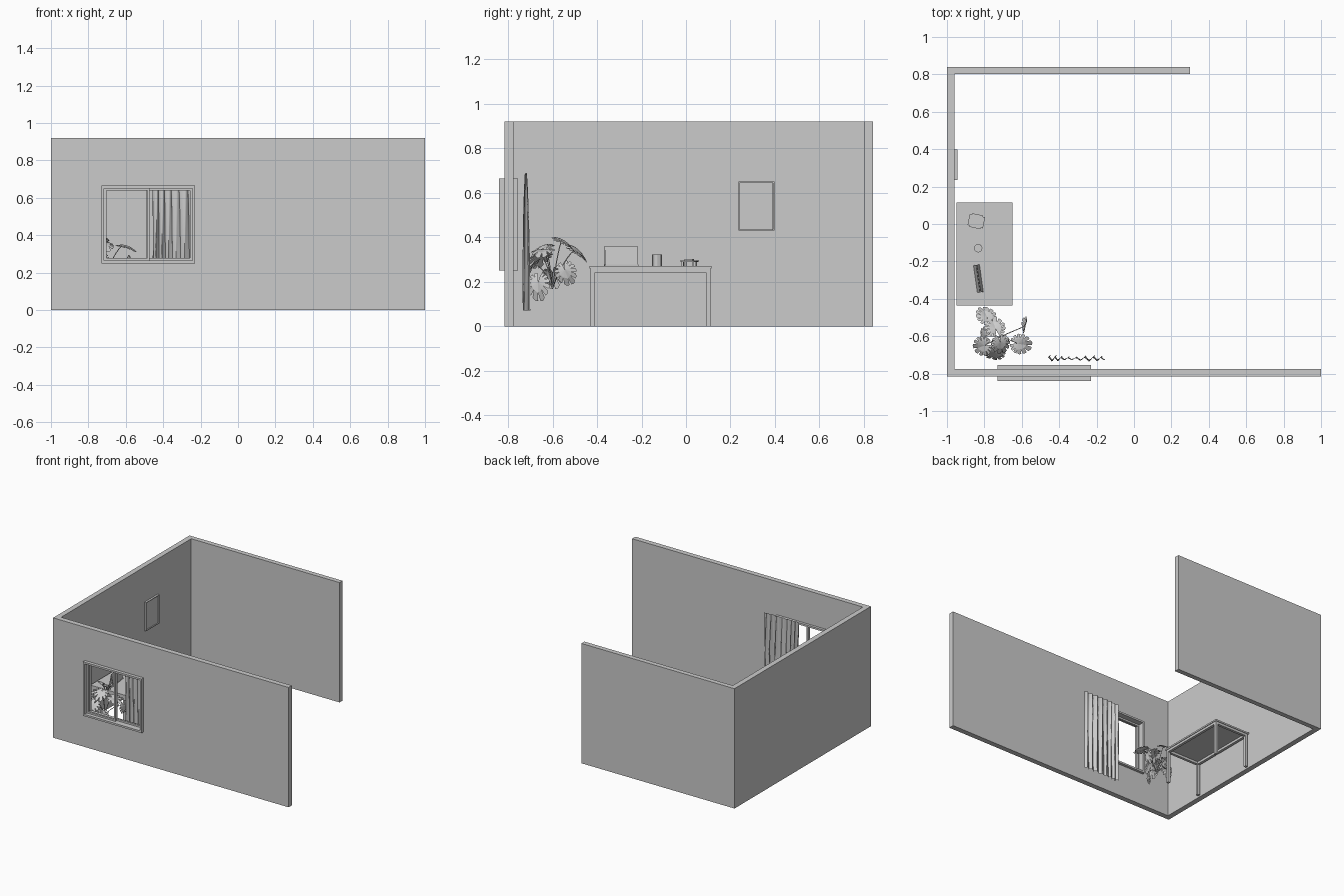
import bpy, bmesh, math
from math import sin, cos, pi
from mathutils import Vector, Matrix

if "Cube" in bpy.data.objects:
    bpy.data.objects.remove(bpy.data.objects["Cube"])


def make(name, verts, faces, smooth=False):
    me = bpy.data.meshes.new(name)
    me.from_pydata(verts, [], faces)
    bm = bmesh.new()
    bm.from_mesh(me)
    bmesh.ops.recalc_face_normals(bm, faces=bm.faces)
    bm.to_mesh(me)
    bm.free()
    if smooth:
        me.shade_smooth()
    ob = bpy.data.objects.new(name, me)
    bpy.context.collection.objects.link(ob)
    return ob


def boxes(name, *bounds):
    """One object from boxes given as (x0, x1, y0, y1, z0, z1)."""
    v, f = [], []
    for x0, x1, y0, y1, z0, z1 in bounds:
        o = len(v)
        v += [(x, y, z) for x in (x0, x1) for y in (y0, y1) for z in (z0, z1)]
        f += [[o + i for i in q] for q in ((0, 1, 3, 2), (4, 6, 7, 5), (0, 4, 5, 1),
                                           (2, 3, 7, 6), (0, 2, 6, 4), (1, 5, 7, 3))]
    return make(name, v, f)


def frame_xz(name, x0, x1, z0, z1, y0, y1, w):
    return boxes(name, (x0, x0 + w, y0, y1, z0, z1), (x1 - w, x1, y0, y1, z0, z1),
                 (x0 + w, x1 - w, y0, y1, z0, z0 + w), (x0 + w, x1 - w, y0, y1, z1 - w, z1))


def extrude(name, pts, h):
    n = len(pts)
    v = [(x, y, z) for z in (0, h) for x, y in pts]
    f = [list(range(n)), list(range(n, 2 * n))]
    f += [[i, (i + 1) % n, (i + 1) % n + n, i + n] for i in range(n)]
    return make(name, v, f)


def place(ob, loc, angle):
    ob.matrix_world = Matrix.Translation(loc) @ Matrix.Rotation(math.radians(angle), 4, 'Z')


# walls: U-shaped plan with a window opening
walls = extrude("walls", [(-1, -.815), (1, -.815), (1, -.775), (-.96, -.775),
                          (-.96, .803), (.3, .803), (.3, .84), (-1, .84)], .92)
cutter = boxes("window_cutter", (-.718, -.242, -.9, -.7, .262, .653))
cutter.hide_render = True
mod = walls.modifiers.new("opening", 'BOOLEAN')
mod.object, mod.solver = cutter, 'EXACT'
bpy.context.view_layer.objects.active = walls
bpy.ops.object.modifier_apply(modifier=mod.name)
bpy.data.objects.remove(cutter)

# sliding window
frame_xz("window_frame", -.73, -.23, .25, .665, -.84, -.755, .014)
frame_xz("left_sash", -.716, -.472, .264, .651, -.812, -.797, .013)
frame_xz("right_sash", -.49, -.244, .264, .651, -.795, -.780, .013)

# curtain: pleats flatten and gather towards the top
N = 112
rows = [.07, .2, .33, .45, .55, .63, .69]
cv = []
for z in rows:
    k = (z - .07) / .62
    for i in range(N + 1):
        u = i / N
        amp = (.017 - .012 * k ** 3) * (.75 + .25 * sin(9 * u + 1))
        a = 2 * pi * (8 * u + .35 * sin(5 * u))
        x = -.46 + .30 * u + .006 * sin(2 * a) * (1 - k) + .005 * sin(a + 3 * k)
        top = .006 * abs(sin(a / 2)) if z == rows[-1] else 0
        cv.append((x, -.72 + .003 * (1 - k) + amp * sin(a + .5 * k), z - top))
W = N + 1
make("curtain", cv, [(r * W + i, r * W + i + 1, r * W + W + i + 1, r * W + W + i)
                     for r in range(len(rows) - 1) for i in range(N)], True)

# desk
X0, X1, Y0, Y1, L = -.95, -.65, -.435, .115, .02
boxes("desk_top", (X0, X1, Y0, Y1, .26, .272))
a0, a1, b0, b1 = X0 + .005, X1 - .005, Y0 + .005, Y1 - .005
boxes("desk_legs", *[(x, x + L, y, y + L, 0, .26) for x in (a0, a1 - L) for y in (b0, b1 - L)])
boxes("desk_rails", *[(x, x + L, b0 + L, b1 - L, .242, .26) for x in (a0, a1 - L)],
      *[(a0 + L, a1 - L, y, y + L, .242, .26) for y in (b0, b1 - L)])

# desk calendar: a tent of leaning cards on a base
cal = []
for s in (-1, 1):
    for j in range(2):
        cal.append([(s * (.017 - .004 * j), .272), (s * (.002 - .001 * j), .36 - .002 * j),
                    (s * (.0005), .358 - .002 * j), (s * (.015 - .004 * j), .272)])
v, f = [], []
for prof in cal:
    o = len(v)
    v += [(x, y, z) for y in (-.074, .074) for x, z in prof]
    f += [[o, o + 1, o + 2, o + 3], [o + 4, o + 5, o + 6, o + 7]]
    f += [[o + i, o + (i + 1) % 4, o + (i + 1) % 4 + 4, o + i + 4] for i in range(4)]
place(make("calendar_cards", v, f), (-.832, -.292, 0), 8)
place(boxes("calendar_base", (-.018, .018, -.076, .076, .272, .277)), (-.832, -.292, 0), 8)

# ribbed cup
cup = extrude("cup", [(r * cos(2 * pi * i / 48), r * sin(2 * pi * i / 48))
                      for i in range(48) for r in [.022 if i % 4 < 2 else .0212]], .05)
place(cup, (-.833, -.13, .272), 0)

# small stand with feet
place(boxes("small_stand", (-.042, .042, -.03, .03, .289, .297), (-.03, .03, -.037, .037, .291, .295),
            (-.012, .016, -.018, .018, .297, .303),
            *[(x, x + .008, y, y + .008, .272, .289) for x in (-.034, .026) for y in (-.028, .02)]),
      (-.843, .015, 0), -12)

# wall picture
boxes("picture_panel", (-.96, -.952, .24, .39, .435, .645))
boxes("picture_frame", (-.96, -.945, .235, .241, .43, .65), (-.96, -.945, .391, .397, .43, .65),
      (-.96, -.945, .241, .391, .43, .436), (-.96, -.945, .241, .391, .644, .65))


# plant leaf: heart shape split into lobes, joined at the middle
def leaf(name, loc, tip, normal, size):
    t = Vector(tip).normalized()
    n = Vector(normal)
    n = (n - t * n.dot(t)).normalized()
    s = t.cross(n)
    loc = Vector(loc)

    def pt(th, q):
        r = q * size * (.50 + .10 * cos(th) + .15 * max(cos(th), 0) ** 6)
        x, y = r * sin(th), r * cos(th)
        return loc + s * x + t * y + n * (.22 * abs(x) - 1.6 * r * r / size * .35)

    lobes, full = 12, math.radians(168)
    v, f = [loc], []
    for i in range(lobes):
        a, b = (-full + 2 * full * j / lobes for j in (i, i + 1))
        g = .14 * (b - a)
        o = len(v)
        v += [pt(a, .55), pt(b, .55), pt(b - g, .95), pt((a + b) / 2, 1.0), pt(a + g, .95)]
        f += [[0, o, o + 1], [o, o + 4, o + 3, o + 2, o + 1]]
    make(name, v, f)


leaves = [((-.785, -.50, .345), (-.3, 1, -.5), (.3, .5, 1), .115),
          ((-.74, -.56, .385), (-.3, 1, -.35), (.2, .4, 1), .115),
          ((-.62, -.64, .345), (1, -.2, -.1), (.1, -.1, 1), .11),
          ((-.80, -.65, .32), (-1, -.4, -.5), (-.5, -.3, 1), .11),
          ((-.745, -.685, .28), (-.3, -.8, -.8), (-.1, -.8, .8), .12),
          ((-.58, -.545, .255), (.1, .3, -1), (1, -.3, .2), .10),
          ((-.715, -.63, .36), (.2, -.9, -.3), (.2, -.2, 1), .105),
          ((-.69, -.665, .20), (.2, -.1, -1), (1, -.5, .5), .115),
          ((-.80, -.60, .24), (-.6, .1, -.8), (-.7, 0, .6), .10)]
base = Vector((-.71, -.60, .17))
for i, (loc, tip, nrm, size) in enumerate(leaves):
    leaf(f"leaf_{i + 1}", loc, tip, nrm, size)
    # curved stem from the root point to the leaf
    cu = bpy.data.curves.new(f"stem_{i + 1}", 'CURVE')
    cu.dimensions, cu.bevel_depth, cu.bevel_resolution = '3D', .0022, 1
    sp = cu.splines.new('POLY')
    sp.points.add(6)
    end = Vector(loc)
    mid = base.lerp(end, .45) + Vector((0, 0, .05))
    for j in range(7):
        q = j / 6
        sp.points[j].co = (*(base * (1 - q) ** 2 + mid * 2 * q * (1 - q) + end * q * q), 1)
    bpy.context.collection.objects.link(bpy.data.objects.new(f"stem_{i + 1}", cu))
